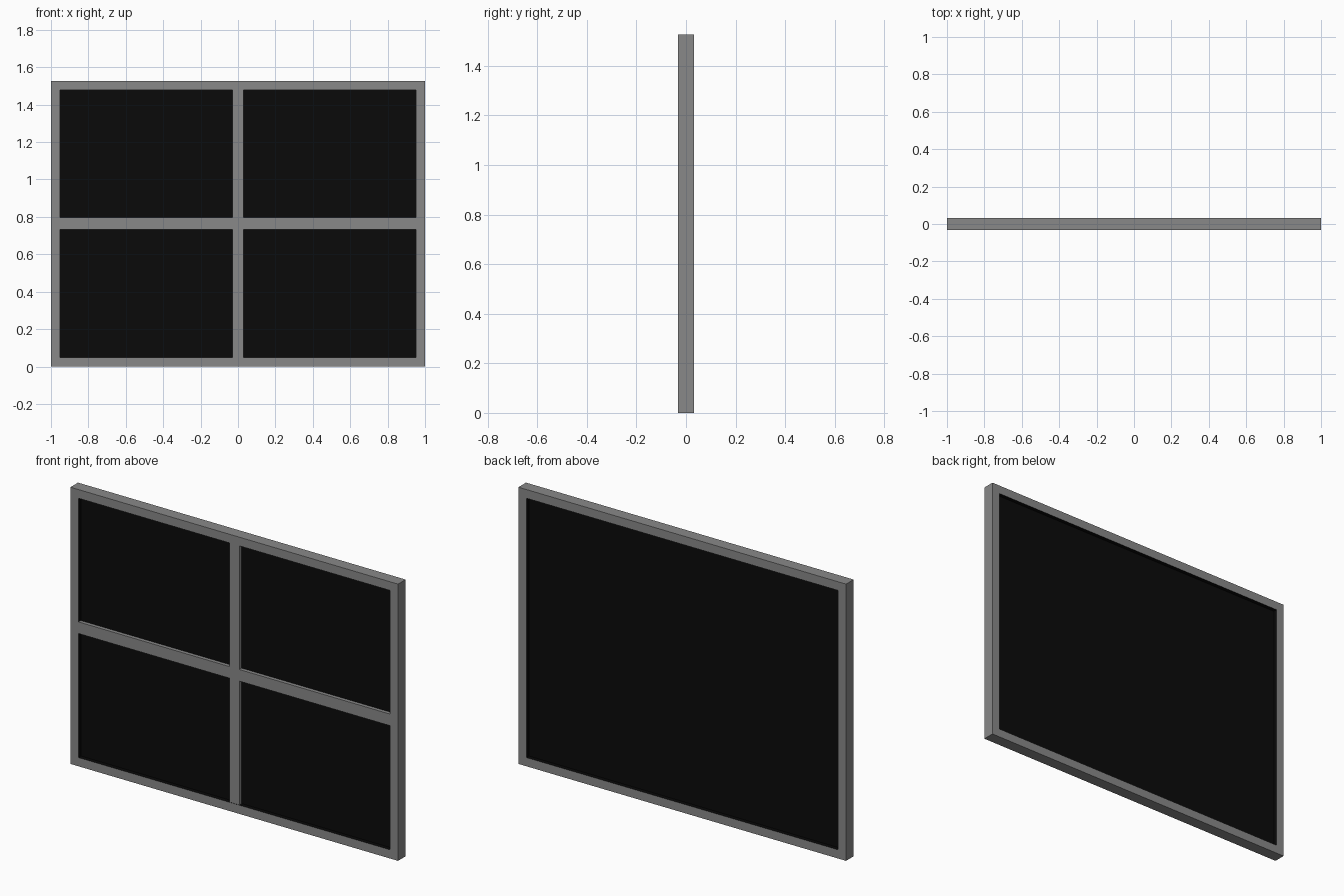
import bpy, bmesh

if "Cube" in bpy.data.objects:
    bpy.data.objects.remove(bpy.data.objects["Cube"])

W, H, D = 1.0, 1.527, 0.033      # half width, height, half depth
T = 0.048                        # outer frame thickness
MID = H / 2

black = bpy.data.materials.new("black_pane")
black.diffuse_color = (0.003, 0.003, 0.003, 1)
black.use_nodes = True
black.node_tree.nodes["Principled BSDF"].inputs["Base Color"].default_value = black.diffuse_color
grey = bpy.data.materials.new("grey_frame")
grey.diffuse_color = (0.25, 0.25, 0.25, 1)
grey.use_nodes = True
grey.node_tree.nodes["Principled BSDF"].inputs["Base Color"].default_value = grey.diffuse_color


def finish(bm, name, mats):
    bmesh.ops.recalc_face_normals(bm, faces=bm.faces)
    mesh = bpy.data.meshes.new(name)
    bm.to_mesh(mesh)
    bm.free()
    for m in mats:
        mesh.materials.append(m)
    obj = bpy.data.objects.new(name, mesh)
    bpy.context.collection.objects.link(obj)
    return obj


def box(name, x0, x1, y0, y1, z0, z1, mat):
    bm = bmesh.new()
    bmesh.ops.create_cube(bm, size=1)
    for v in bm.verts:
        v.co = ((x0 + x1) / 2 + v.co.x * (x1 - x0),
                (y0 + y1) / 2 + v.co.y * (y1 - y0),
                (z0 + z1) / 2 + v.co.z * (z1 - z0))
    return finish(bm, name, [mat])


# Outer frame: rectangular ring with black inner faces
bm = bmesh.new()
def loop(inset, y):
    a, b, c = W - inset, inset, H - inset
    return [bm.verts.new(p) for p in ((-a, y, b), (a, y, b), (a, y, c), (-a, y, c))]

rings = [loop(0, -D), loop(0, D), loop(T, D), loop(T, -D)]
for i in range(4):
    r, s = rings[i], rings[(i + 1) % 4]
    for k in range(4):
        n = (k + 1) % 4
        f = bm.faces.new((r[k], r[n], s[n], s[k]))
        f.material_index = 1 if i == 2 else 0
finish(bm, "outer_frame", [grey, black])

# Dark pane across the whole opening
box("window_pane", -W + T, W - T, -0.011, 0.011, T, H - T, black)

# Crossing glazing bars on the front only
F, B = -0.031, -0.011
box("vertical_bar", -0.03, 0.03, F, B, T, H - T, grey)
for side, x0, x1 in (("left", -W + T, -0.03), ("right", 0.03, W - T)):
    box(f"horizontal_bar_{side}", x0, x1, F, B, MID - 0.032, MID + 0.032, grey)
